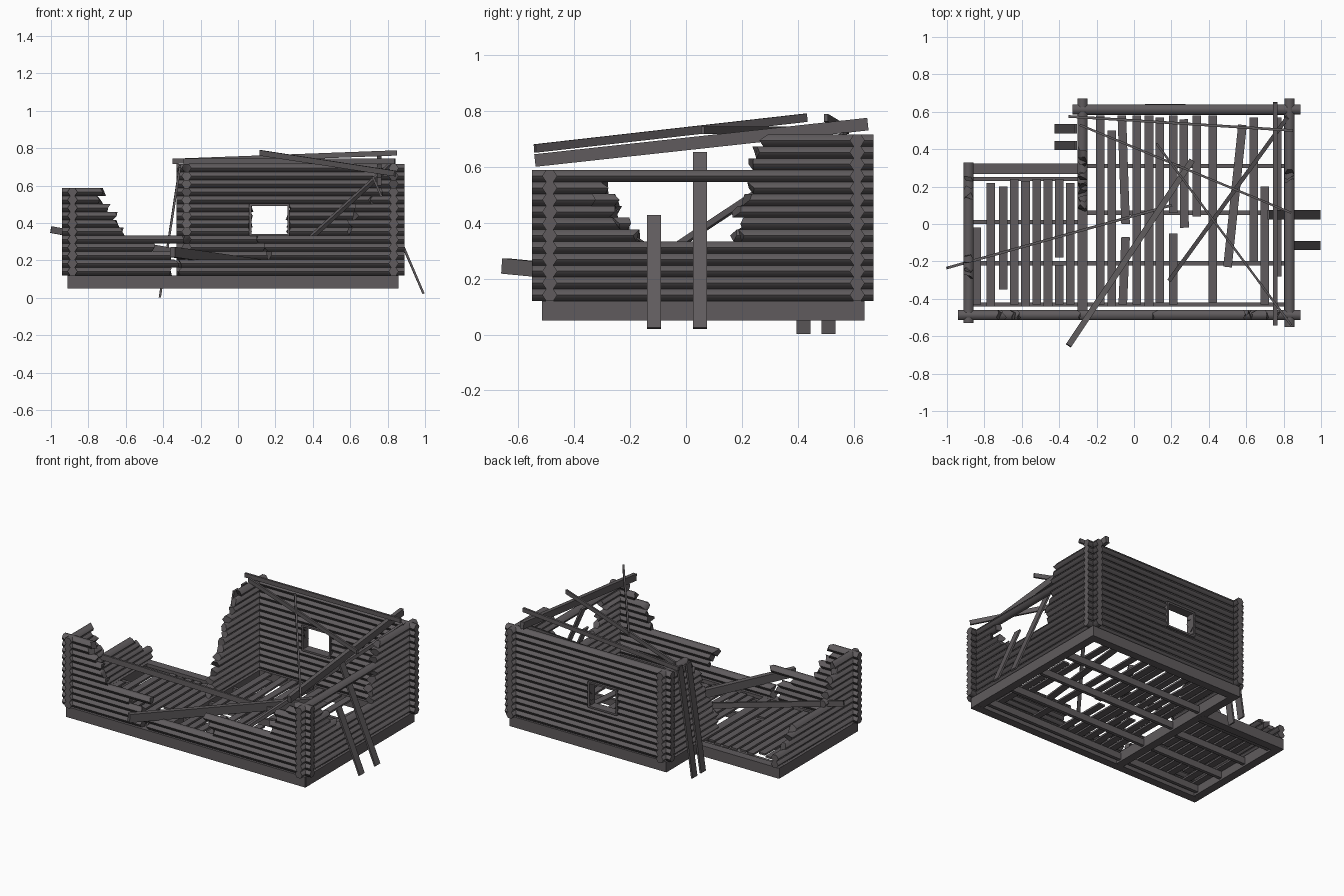
import bpy, bmesh, math, random
from mathutils import Vector

if "Cube" in bpy.data.objects:
    bpy.data.objects.remove(bpy.data.objects["Cube"])

random.seed(4)
mat = bpy.data.materials.new("weathered dark wood")
mat.diffuse_color = (0.115, 0.105, 0.11, 1)
mat.use_nodes = True
mat.node_tree.nodes["Principled BSDF"].inputs["Base Color"].default_value = mat.diffuse_color

BASE, PITCH = 0.12, 0.0425      # top of the sill beams, log height


def finish(name, bm, smooth=False):
    bmesh.ops.recalc_face_normals(bm, faces=bm.faces)
    me = bpy.data.meshes.new(name)
    bm.to_mesh(me)
    bm.free()
    me.materials.append(mat)
    ob = bpy.data.objects.new(name, me)
    bpy.context.collection.objects.link(ob)
    if smooth:
        bpy.ops.object.select_all(action='DESELECT')
        bpy.context.view_layer.objects.active = ob
        ob.select_set(True)
        bpy.ops.object.shade_smooth_by_angle(angle=math.radians(64))
    return ob


def add_log(bm, axis, a, b, c, z, rough_a, rough_b):
    """Six-sided log along an axis; rough ends are splintered."""
    rings = []
    for t, rough in ((a, rough_a), (b, rough_b)):
        ring = []
        for w, h in ((.027, 0), (.013, .5), (-.013, .5), (-.027, 0), (-.013, -.5), (.013, -.5)):
            s = t + (random.uniform(-.018, .018) if rough else 0)
            p = (s, c + w, z + h * PITCH) if axis == 'x' else (c + w, s, z + h * PITCH)
            ring.append(bm.verts.new(p))
        rings.append(ring)
    for i in range(6):
        j = (i + 1) % 6
        bm.faces.new((rings[0][i], rings[0][j], rings[1][j], rings[1][i]))
    bm.faces.new(rings[0])
    bm.faces.new(rings[1])


def wall(name, axis, c, lo, hi, layers):
    """Each layer is a list of (start, end); None means the intact wall end."""
    bm = bmesh.new()
    for i, spans in enumerate(layers):
        for a, b in spans:
            add_log(bm, axis, lo if a is None else a, hi if b is None else b, c,
                    BASE + (i + .5) * PITCH, a is not None, b is not None)
    finish(name, bm, True)


def add_beam(bm, p, q, w, h):
    """Rectangular timber from p to q, w across, h deep."""
    p, q = Vector(p), Vector(q)
    d = (q - p).normalized()
    side = d.cross(Vector((0, 0, 1))).normalized()
    up = side.cross(d)
    ends = [[bm.verts.new(e + side * sx * w / 2 + up * sz * h / 2)
             for sx, sz in ((-1, -1), (1, -1), (1, 1), (-1, 1))] for e in (p, q)]
    for i in range(4):
        j = (i + 1) % 4
        bm.faces.new((ends[0][i], ends[0][j], ends[1][j], ends[1][i]))
    bm.faces.new(ends[0])
    bm.faces.new(ends[1])


def beams(name, items):
    bm = bmesh.new()
    for it in items:
        add_beam(bm, *it)
    finish(name, bm)


FULL = [(None, None)]

# log walls
wall("front_wall", 'x', -.487, -.94, .89,
     [[(None, -.35), (-.31, None)], [(None, -.33), (-.31, None)],
      [(None, -.36), (.165, None)], [(None, -.46), (.15, None)], [(None, -.29), (.11, None)]]
     + [[(None, l), (r, None)] for l, r in
        ((-.62, .60), (-.65, .60), (-.66, .63), (-.69, .64), (-.74, .71), (-.72, .78))])
wall("right_wall", 'y', .832, -.55, .67,
     [FULL] * 5
     + [[(None, l), (r, None)] for l, r in
        ((-.18, .19), (-.25, .20), (-.26, .18), (-.34, .22), (-.29, .23))]
     + [FULL] + [[(r, None)] for r in (.24, .25, .28)])
wall("back_wall", 'x', .612, -.33, .89,
     [FULL] * 5 + [[(None, .065), (.27, None)]] * 4 + [FULL] * 5)
wall("dividing_wall", 'y', -.275, -.50, .67,
     [[(s, None)] for s in (.08, .10, .09, .13, .16, .17, .20, .21, .25, .24, .28, .32, .34, .40)])
wall("left_wall", 'y', -.885, -.53, .33,
     [FULL, FULL, [(None, .24)], [(None, .19)], [(None, .15)]]
     + [[(None, e)] for e in (-.18, -.21, -.24, -.25, -.30, -.28)])

# window frame in the back wall
x0, x1, z0, z1 = .065, .27, .3325, .5025
beams("window_frame", [
    ((x0, .612, z0 + .004), (x1, .612, z0 + .004), .06, .012),
    ((x0, .612, z1 - .004), (x1, .612, z1 - .004), .06, .012),
    ((x0, .612, z0), (x0, .6121, z1), .012, .06),
    ((x1, .612, z0), (x1, .6121, z1), .012, .06)][:2])
bm = bmesh.new()
for x in (x0, x1):
    r = bmesh.ops.create_cube(bm, size=1)
    for v in r["verts"]:
        v.co = (x + v.co.x * .012, .612 + v.co.y * .06, (z0 + z1) / 2 + v.co.z * (z1 - z0))
finish("window_jambs", bm)

# sill beams under the walls
Z = .085
beams("sill_beams", [
    ((-.91, -.487, Z), (.855, -.487, Z), .055, .07),
    ((-.30, .61, Z), (.855, .61, Z), .055, .07),
    ((-.91, .295, Z), (-.275, .295, Z), .055, .07),
    ((.83, -.51, Z), (.83, .635, Z), .055, .069),
    ((-.275, -.51, Z), (-.275, .635, Z), .055, .069),
    ((-.885, -.51, Z), (-.885, .32, Z), .055, .069)])

# floor joists
beams("floor_joists",
      [((-.275, y, .085), (.83, y, .085), .022, .045) for y in (.31, .06, -.21, -.43)]
      + [((-.885, y, .085), (-.275, y, .085), .022, .045) for y in (.24, .01, -.21, -.43)])

# floor boards: x at front, x at back, front y, back y
boards = [(-.18, -.18, -.43, .58), (-.12, -.12, -.44, .50), (-.045, -.065, .0, .58),
          (-.06, -.045, -.43, -.07), (.015, .015, -.43, .58), (.08, .08, -.44, .58),
          (.138, .138, -.42, .57), (.21, .21, .06, .58), (.21, .21, -.43, -.05),
          (.27, .265, -.02, .56), (.335, .335, .04, .58), (.42, .42, -.42, .58),
          (.50, .58, -.23, .53), (.64, .64, -.20, .57), (.70, .70, -.43, .20), (.765, .765, -.28, .57),
          (-.84, -.84, -.43, -.02), (-.765, -.765, -.44, .22), (-.70, -.70, -.35, .20),
          (-.64, -.64, -.43, .24), (-.58, -.58, -.44, .23), (-.52, -.52, -.43, .24),
          (-.46, -.46, -.44, .24), (-.40, -.40, -.18, .24), (-.40, -.40, -.43, -.22),
          (-.34, -.34, -.43, .22)]
beams("floor_boards", [((a, y0, .113), (b, y1, .113), .046, .012) for a, b, y0, y1 in boards])

# remaining roof timbers resting on the walls
beams("roof_beams", [
    ((.755, -.54, .622), (.755, .65, .752), .026, .045),
    ((.12, .43, .775), (.84, -.54, .665), .012, .03),
    ((-.35, .575, .73), (.85, .50, .775), .014, .028),
    ((-.29, .53, .73), (.84, .06, .73), .012, .028)])

# fallen timbers inside the cabin
beams("fallen_timbers", [
    ((-.35, -.65, .245), (.31, .34, .15), .032, .055),
    ((-1.0, -.235, .365), (.20, .10, .15), .014, .036),
    ((.19, -.30, .14), (.82, .57, .715), .022, .022)])

# planks leaning outside against the walls
beams("leaning_planks", [
    ((.992, .05, .022), (.72, .05, .65), .05, .012),
    ((.992, -.115, .022), (.82, -.115, .425), .05, .012),
    ((-.418, .51, .002), (-.31, .51, .71), .05, .012),
    ((-.418, .42, .002), (-.31, .42, .70), .05, .012)])
